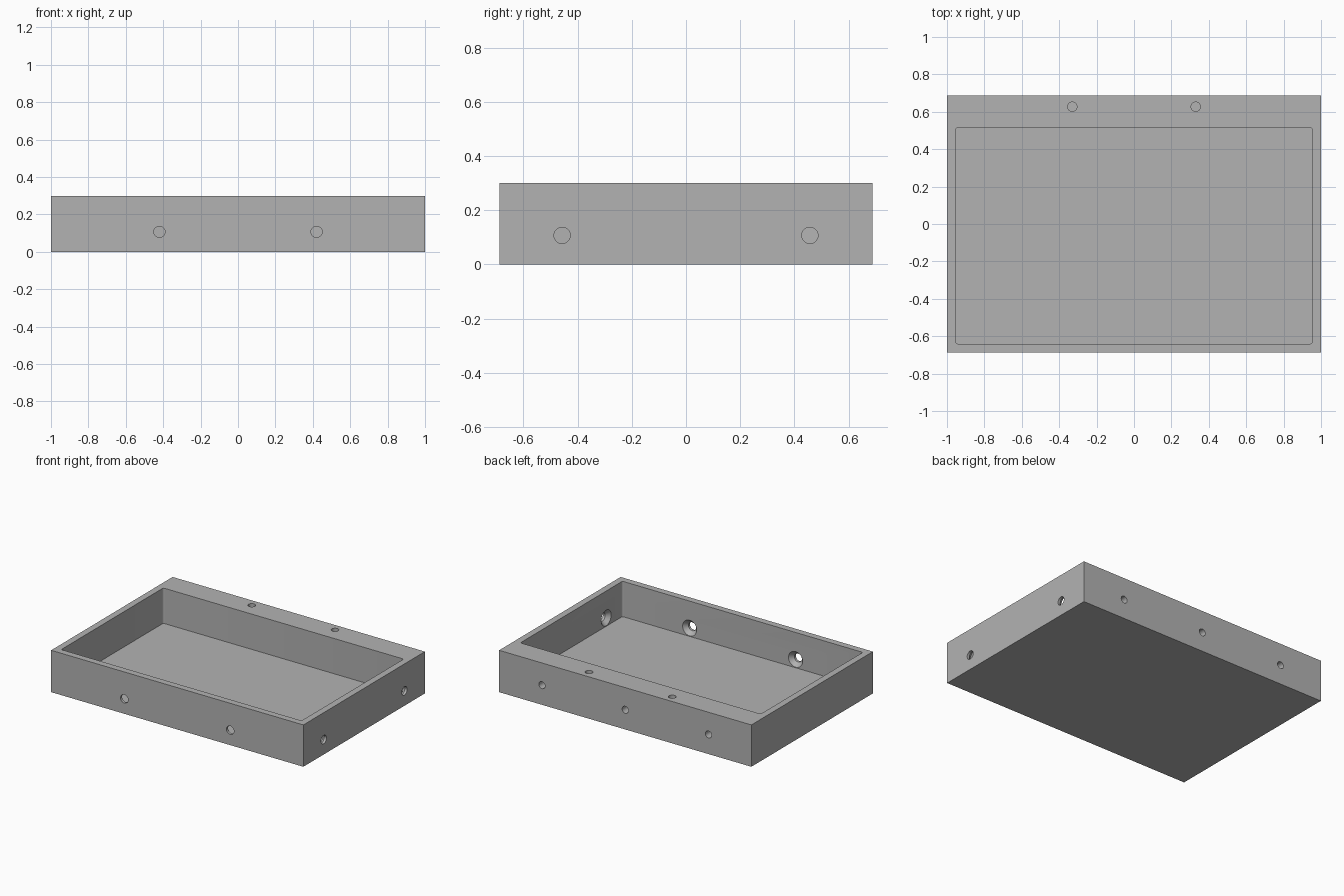
import bpy
import bmesh
from math import pi
from mathutils import Matrix, Vector

cube = bpy.data.objects.get("Cube")
if cube:
    bpy.data.objects.remove(cube, do_unlink=True)

W, D, H = 2.0, 1.376, 0.3
WALL, FLOOR, BACK_WALL = 0.047, 0.047, 0.173

grey = bpy.data.materials.new("plain grey")
grey.use_nodes = True
grey.diffuse_color = (0.45, 0.45, 0.45, 1)
grey.node_tree.nodes["Principled BSDF"].inputs["Base Color"].default_value = grey.diffuse_color


def finish(name, bm):
    mesh = bpy.data.meshes.new(name)
    bm.to_mesh(mesh)
    bm.free()
    mesh.materials.append(grey)
    obj = bpy.data.objects.new(name, mesh)
    bpy.context.collection.objects.link(obj)
    return obj


def block(name, lo, hi, corner=0):
    """Box between two points, with optional rounded upright corners."""
    lo, hi = Vector(lo), Vector(hi)
    bm = bmesh.new()
    bmesh.ops.create_cube(bm, size=1)
    bmesh.ops.scale(bm, vec=hi - lo, verts=bm.verts)
    bmesh.ops.translate(bm, vec=(lo + hi) / 2, verts=bm.verts)
    if corner:
        upright = [e for e in bm.edges
                   if abs(e.verts[0].co.z - e.verts[1].co.z) > 0.01]
        bmesh.ops.bevel(bm, geom=upright, offset=corner, segments=4,
                        profile=0.5, affect='EDGES')
    return finish(name, bm)


def drill(name, start, direction, rings):
    """Turned cutter: rings are (depth, radius) along the direction."""
    bm = bmesh.new()
    turn = Vector((0, 0, 1)).rotation_difference(Vector(direction)).to_matrix().to_4x4()
    place = Matrix.Translation(start) @ turn
    loops = []
    for depth, radius in rings:
        made = bmesh.ops.create_circle(bm, segments=32, radius=radius,
                                       matrix=place @ Matrix.Translation((0, 0, depth)))
        loops.append(made["verts"])
    for a, b in zip(loops, loops[1:]):
        for i in range(len(a)):
            j = (i + 1) % len(a)
            bm.faces.new((a[i], a[j], b[j], b[i]))
    bm.faces.new(loops[0])
    bm.faces.new(loops[-1])
    bmesh.ops.recalc_face_normals(bm, faces=bm.faces)
    return finish(name, bm)


# Tray body and its pocket
tray = block("tray", (-W / 2, -D / 2, 0), (W / 2, D / 2, H))
cutters = [block("pocket_cutter",
                 (-W / 2 + WALL, -D / 2 + WALL, FLOOR),
                 (W / 2 - WALL, D / 2 - BACK_WALL, H + 0.1), corner=0.012)]

# Through holes, countersunk from inside the pocket
screw = [(-0.02, 0.03), (0.018, 0.03), (WALL, 0.056), (WALL + 0.01, 0.056)]
for side in (-1, 1):
    cutters.append(drill("front_hole_cutter", (side * 0.42, -D / 2, 0.107), (0, 1, 0), screw))
    cutters.append(drill("side_hole_cutter", (W / 2, side * 0.457, 0.107), (-1, 0, 0), screw))

# Blind holes in the thick back wall
blind = [(-0.02, 0.025), (0.1, 0.025)]
for side in (-1, 1):
    cutters.append(drill("top_hole_cutter", (side * 0.33, 0.627, H), (0, 0, -1), blind))
for x in (-0.66, 0, 0.66):
    cutters.append(drill("back_hole_cutter", (x, D / 2, 0.141), (0, -1, 0), blind))

# Cut everything out of the body
bpy.context.view_layer.objects.active = tray
for cutter in cutters:
    cutter.hide_render = True
    mod = tray.modifiers.new("cut", 'BOOLEAN')
    mod.operation = 'DIFFERENCE'
    mod.solver = 'EXACT'
    mod.object = cutter
    bpy.ops.object.modifier_apply(modifier=mod.name)
    bpy.data.objects.remove(cutter, do_unlink=True)

bpy.ops.object.select_all(action='DESELECT')
tray.select_set(True)
bpy.ops.object.shade_smooth_by_angle(angle=pi / 6)
